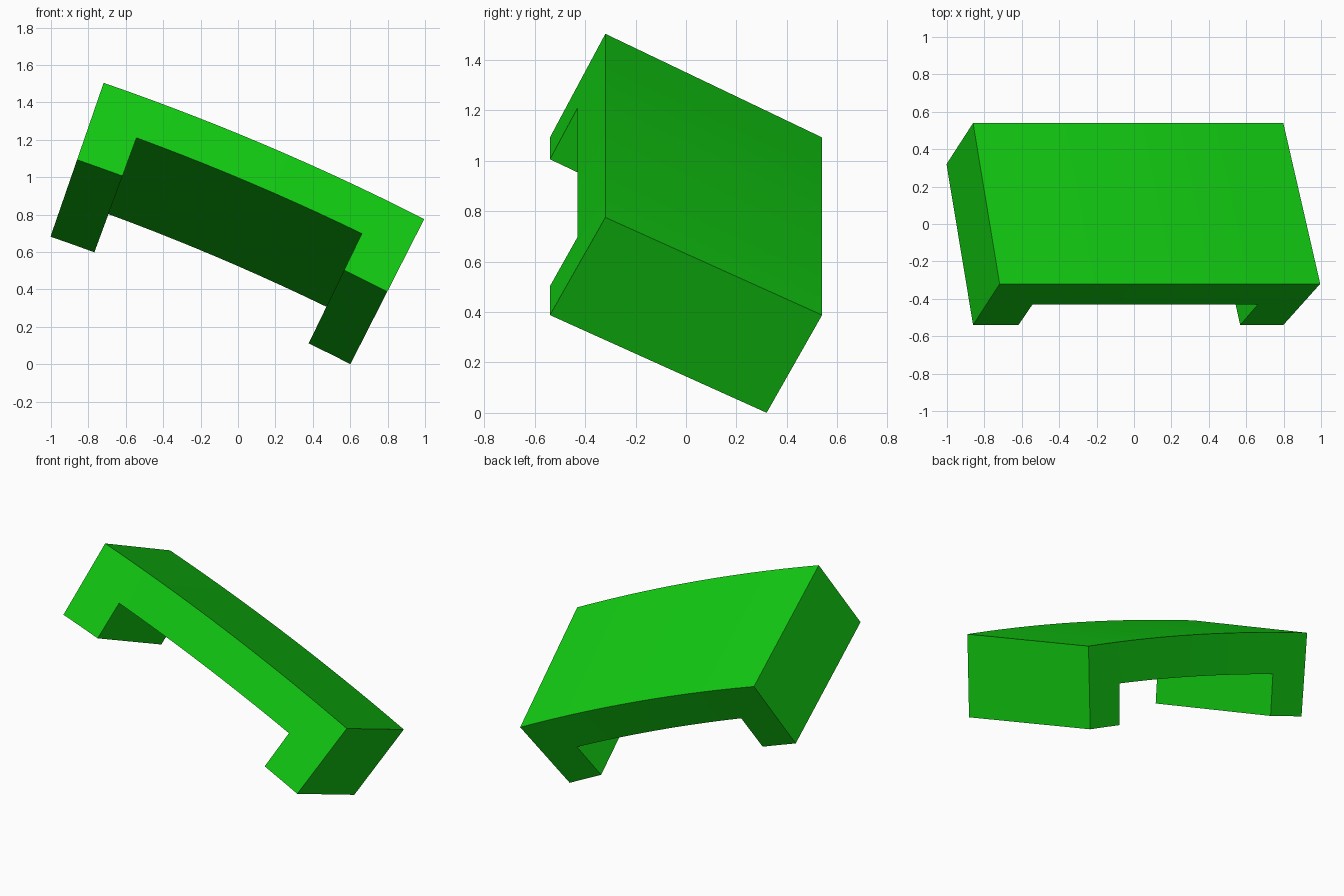
import bpy, bmesh, math
from mathutils import Vector

cube = bpy.data.objects.get("Cube")
if cube:
    bpy.data.objects.remove(cube, do_unlink=True)

# Single green material
green = bpy.data.materials.new("bright_green")
green.use_nodes = True
colour = (0.006, 0.6, 0.006, 1)
green.diffuse_color = colour
green.node_tree.nodes["Principled BSDF"].inputs["Base Color"].default_value = colour

# Arc of the bracket, swept around an axis parallel to y
RADIUS = 13.5
CENTRE = Vector((-5.129, 0, -11.255))
START, END = math.radians(19.07), math.radians(26.98)
SEGMENTS, FOOT = 14, 2            # each foot spans two segments
DROP, FRONT_Y = 0.435, -0.32      # tilted cross-section
FOOT_Y, DEPTH_Y = -0.22, 0.86


def radial(i):
    a = START + (END - START) * i / SEGMENTS
    return Vector((math.sin(a), 0, math.cos(a)))


bm = bmesh.new()
direction = {}
grid = {}
for i in range(SEGMENTS + 1):
    for j in range(3):
        if j == 2 and FOOT < i < SEGMENTS - FOOT:
            continue
        s = j / 2
        p = CENTRE + radial(i) * (RADIUS - DROP * s)
        p.y = FRONT_Y + FOOT_Y * s
        grid[i, j] = bm.verts.new(p)

# Front face: curved bar above, a foot at each end
for i in range(SEGMENTS):
    for j in range(2):
        if j == 0 or i < FOOT or i >= SEGMENTS - FOOT:
            bm.faces.new([grid[i, j], grid[i + 1, j], grid[i + 1, j + 1], grid[i, j + 1]])

# Extrude backwards, sloping down towards the arc's axis
result = bmesh.ops.extrude_face_region(bm, geom=bm.faces[:])
for v in [g for g in result["geom"] if isinstance(g, bmesh.types.BMVert)]:
    r = Vector((v.co.x - CENTRE.x, 0, v.co.z - CENTRE.z)).normalized()
    v.co += Vector((0, DEPTH_Y, 0)) - r * DROP
bmesh.ops.recalc_face_normals(bm, faces=bm.faces[:])

mesh = bpy.data.meshes.new("curved_bracket")
bm.to_mesh(mesh)
bm.free()
mesh.materials.append(green)
bracket = bpy.data.objects.new("curved_bracket", mesh)
bpy.context.collection.objects.link(bracket)

# Smooth arc, crisp corners
bpy.ops.object.select_all(action='DESELECT')
bracket.select_set(True)
bpy.context.view_layer.objects.active = bracket
bpy.ops.object.shade_smooth_by_angle(angle=math.radians(30))
